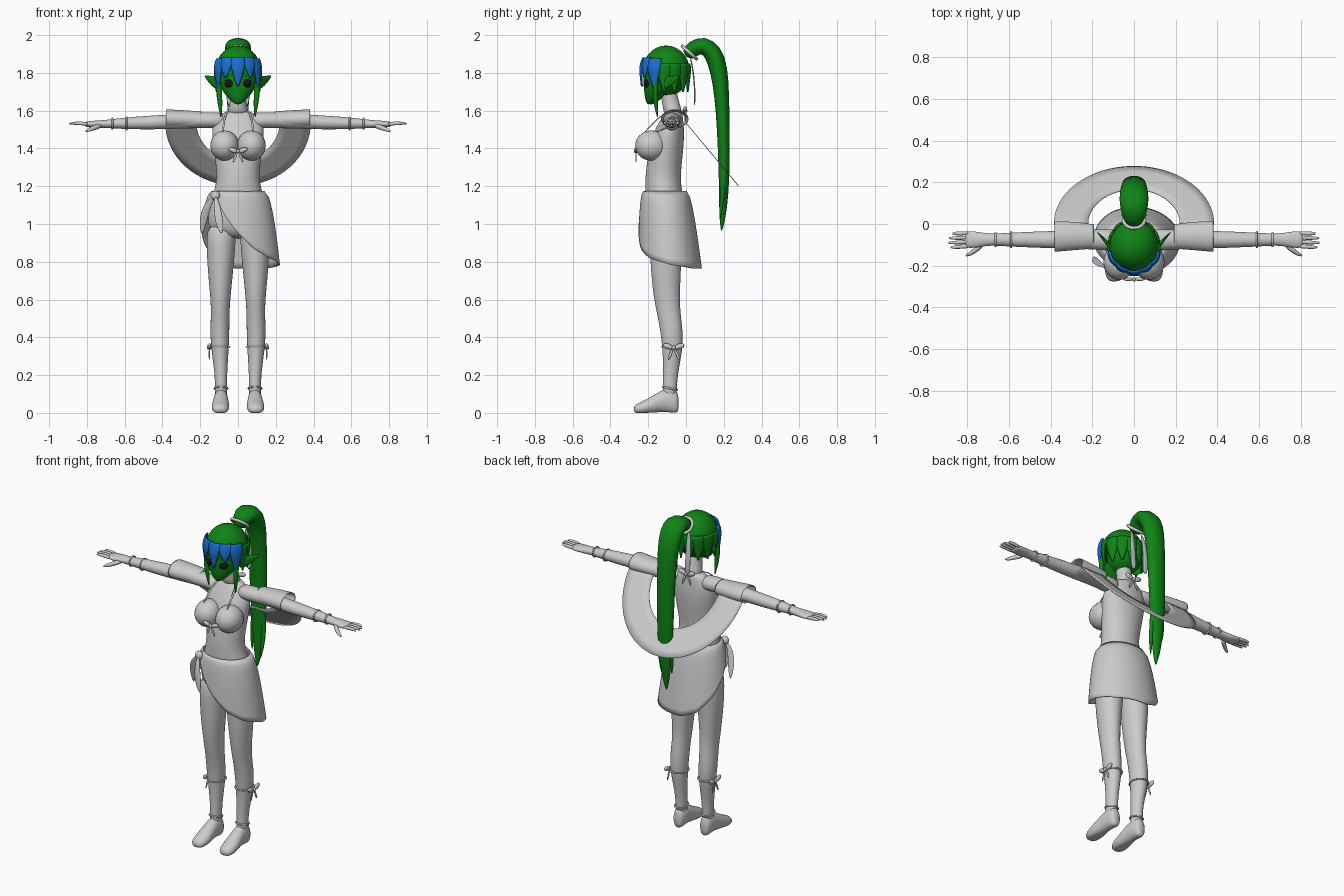
import bpy, bmesh
from math import sin, cos, pi, radians, sqrt
from mathutils import Vector, Matrix

if "Cube" in bpy.data.objects:
    bpy.data.objects.remove(bpy.data.objects["Cube"], do_unlink=True)

X, Y, Z = Vector((1, 0, 0)), Vector((0, 1, 0)), Vector((0, 0, 1))


def material(name, rgb):
    m = bpy.data.materials.new(name)
    m.use_nodes = True
    m.diffuse_color = (*rgb, 1)
    bsdf = next(n for n in m.node_tree.nodes if n.type == 'BSDF_PRINCIPLED')
    bsdf.inputs["Base Color"].default_value = (*rgb, 1)
    return m


grey = material("light grey", (0.6, 0.6, 0.6))
green = material("leaf green", (0.005, 0.23, 0.008))
blue = material("fringe blue", (0.01, 0.16, 0.64))
black = material("eye black", (0.008, 0.008, 0.008))


def finish(name, bm, mat, mirror=False, subdiv=0, thick=0):
    bmesh.ops.recalc_face_normals(bm, faces=bm.faces)
    mesh = bpy.data.meshes.new(name)
    bm.to_mesh(mesh)
    bm.free()
    for p in mesh.polygons:
        p.use_smooth = True
    mesh.materials.append(mat)
    ob = bpy.data.objects.new(name, mesh)
    bpy.context.scene.collection.objects.link(ob)
    if mirror:
        ob.modifiers.new("mirror", 'MIRROR')
    if thick:
        mod = ob.modifiers.new("thickness", 'SOLIDIFY')
        mod.thickness = thick
        mod.offset = 0
    if subdiv:
        mod = ob.modifiers.new("smooth", 'SUBSURF')
        mod.levels = mod.render_levels = subdiv
    return ob


def sweep(name, pts, mat, side=X, axis=None, mirror=False, caps=True, n=16, thick=0):
    """Skin ellipses (x, y, z, radius along side, radius across) along a path."""
    bm = bmesh.new()
    rings = []
    for i, (x, y, z, ra, rb) in enumerate(pts):
        a, b = pts[max(i - 1, 0)], pts[min(i + 1, len(pts) - 1)]
        t = axis or (Vector(b[:3]) - Vector(a[:3])).normalized()
        s = (side - t * t.dot(side)).normalized()
        w = t.cross(s)
        ring = []
        for k in range(n):
            c = Vector((x, y, z)) + s * ra * cos(2 * pi * k / n) + w * rb * sin(2 * pi * k / n)
            c.z = max(c.z, 0)
            ring.append(bm.verts.new(c))
        rings.append(ring)
    for r, q in zip(rings, rings[1:]):
        for k in range(n):
            bm.faces.new((r[k], r[(k + 1) % n], q[(k + 1) % n], q[k]))
    if caps:
        bm.faces.new(rings[0][::-1])
        bm.faces.new(rings[-1])
    return finish(name, bm, mat, mirror, 1, thick)


def sheet(name, func, nu, nv, mat, thick=0.004, mirror=False):
    """Grid surface from a function of u, v in 0..1."""
    bm = bmesh.new()
    g = [[bm.verts.new(func(i / nu, j / nv)) for j in range(nv + 1)] for i in range(nu + 1)]
    for i in range(nu):
        for j in range(nv):
            bm.faces.new((g[i][j], g[i + 1][j], g[i + 1][j + 1], g[i][j + 1]))
    return finish(name, bm, mat, mirror, 0, thick)


def blobs(name, mats, mat, mirror=False):
    bm = bmesh.new()
    for m in mats:
        bmesh.ops.create_uvsphere(bm, u_segments=24, v_segments=14, radius=1, matrix=m)
    return finish(name, bm, mat, mirror)


def blob(loc, size, angle=0, axis='Z'):
    return (Matrix.Translation(loc) @ Matrix.Rotation(radians(angle), 4, axis)
            @ Matrix.Diagonal((*size, 1)))


def bow(name, loc, s, turn=0, mirror=False):
    base = Matrix.Translation(loc) @ Matrix.Rotation(radians(turn), 4, 'Z') @ Matrix.Scale(s, 4)
    parts = [blob((0, 0, 0), (.22, .25, .22))]
    for d in (1, -1):
        parts.append(blob((d * .6, 0, .15), (.55, .2, .28), -20 * d, 'Y'))
        parts.append(blob((d * .35, 0, -.7), (.14, .07, .65), -22 * d, 'Y'))
    blobs(name, [base @ p for p in parts], grey, mirror)


def band(name, loc, ry, rz, rot, thin=.005):
    bpy.ops.mesh.primitive_torus_add(major_radius=1, minor_radius=thin / ry, major_segments=28,
                                     minor_segments=8, location=loc, rotation=rot)
    ob = bpy.context.object
    ob.name = name
    ob.scale = (rz, ry, ry)
    ob.data.materials.append(grey)
    for p in ob.data.polygons:
        p.use_smooth = True


# Torso, neck and bust
sweep("torso", [(0, y, z, rx, ry) for z, rx, y, ry in (
    (1.605, .045, -.062, .04), (1.58, .1, -.068, .05), (1.53, .138, -.08, .068),
    (1.47, .138, -.095, .087), (1.38, .128, -.107, .092), (1.28, .113, -.12, .094),
    (1.22, .115, -.122, .094), (1.15, .135, -.115, .1), (1.05, .162, -.105, .112),
    (.97, .162, -.105, .102), (.92, .1, -.1, .07))], grey, axis=-Z, n=24)
sweep("neck", [(0, -.1, 1.74, .045, .045), (0, -.09, 1.68, .042, .045),
               (0, -.075, 1.62, .045, .047), (0, -.065, 1.57, .07, .055)], grey, axis=-Z)
blobs("bust", [blob((.071, -.183, 1.415), (.076, .086, .08))], grey, mirror=True)
bow("bust_bow", (0, -.265, 1.385), .045)
bow("nape_bow", (0, -.005, 1.6), .05)
sweep("top_strap", [(.08, -.225, 1.48, .006, .003), (.075, -.15, 1.56, .006, .003),
                    (.055, -.09, 1.605, .006, .003), (.02, -.02, 1.605, .006, .003)],
      grey, mirror=True, n=8)

# Arms and hands
sweep("arm", [(x, -.075, z, ry, rz) for x, z, ry, rz in (
    (.06, 1.545, .05, .045), (.14, 1.55, .053, .043), (.22, 1.55, .046, .042),
    (.38, 1.54, .043, .039), (.5, 1.536, .038, .036), (.6, 1.533, .034, .031),
    (.69, 1.53, .027, .022), (.735, 1.528, .036, .021), (.79, 1.528, .043, .017),
    (.815, 1.528, .036, .011))], grey, side=Y, axis=X, mirror=True)
for i, tip in enumerate((.882, .896, .893, .872)):
    y = -.107 + .021 * i
    sweep(f"finger_{i + 1}", [(.79, y, 1.528, .01, .01), (.83, y * 1.02, 1.533, .0105, .0105),
                              (.865, y * 1.04, 1.534, .009, .009), (tip, y * 1.05, 1.53, .004, .004)],
          grey, side=Y, mirror=True, n=10)
sweep("thumb", [(.725, -.092, 1.522, .015, .015), (.755, -.122, 1.512, .014, .013),
                (.785, -.143, 1.5, .012, .011), (.81, -.154, 1.49, .004, .004)],
      grey, side=Z, mirror=True, n=10)
for s in (1, -1):
    for x, r in ((.59, .036), (.665, .031)):
        band("bracelet", (s * x, -.075, 1.532), r, r * .9, (0, radians(90), 0))

# Sleeves and the shawl hanging behind
sweep("sleeve", [(.19, -.06, 1.552, .058, .043), (.25, -.058, 1.553, .064, .046),
                 (.32, -.058, 1.555, .07, .048), (.385, -.06, 1.557, .074, .05)],
      grey, side=Y, axis=X, mirror=True, caps=False, thick=.004)


def shawl(u, v):
    x, y = (.22 + .165 * v) * cos(pi * u), (.165 + .112 * v) * sin(pi * u)
    return x, y, 1.535 - 1.2 * y


sheet("shawl", shawl, 40, 4, grey)

# Wrap skirt with a slanted hem, tied at the model's right hip
HEM = ((-140, 1.16), (-120, 1.08), (-90, .95), (-65, .865), (-40, .82), (0, .785), (45, .765),
       (95, .765), (120, .8), (150, .9), (180, 1.02), (205, 1.12), (220, 1.16))


def skirt(u, v):
    a = -140 + 360 * u
    for (a0, z0), (a1, z1) in zip(HEM, HEM[1:]):
        if a <= a1:
            hem = z0 + (z1 - z0) * (a - a0) / (a1 - a0)
            break
    z = 1.172 + (hem - 1.172) * v
    f = (1.172 - z) / .4
    rx, ry = .137 + .083 * sqrt(f), .112 + .053 * sqrt(f)
    return rx * cos(radians(a)), -.11 + .025 * f + ry * sin(radians(a)), z


sheet("wrap_skirt", skirt, 72, 12, grey, .006)
blobs("skirt_knot", [blob((-.12, -.205, 1.15), (.025, .02, .025))], grey)
sweep("knot_tail_side", [(-.12, -.21, 1.15, .008, .004), (-.165, -.2, 1.1, .022, .004),
                         (-.185, -.175, 1.02, .026, .004), (-.192, -.155, .945, .004, .003)], grey, n=8)
sweep("knot_tail_front", [(-.12, -.215, 1.15, .008, .004), (-.11, -.24, 1.09, .02, .004),
                          (-.1, -.247, 1.01, .026, .004), (-.085, -.25, .945, .006, .003)], grey, n=8)

# Legs, shoes and calf ribbons
sweep("leg", [(x, y, z, rx, ry) for z, x, y, rx, ry in (
    (1.02, .085, -.105, .076, .088), (.9, .09, -.106, .079, .088), (.75, .093, -.107, .068, .08),
    (.6, .093, -.102, .052, .069), (.52, .094, -.09, .049, .062), (.42, .097, -.074, .052, .06),
    (.32, .095, -.071, .045, .052), (.2, .09, -.083, .032, .038), (.13, .09, -.085, .033, .038),
    (.07, .09, -.09, .032, .038))], grey, axis=-Z, mirror=True, n=20)
sweep("shoe", [(x, y, z, rx, rz) for x, y, z, rx, rz in (
    (.09, -.038, .05, .022, .045), (.09, -.055, .058, .035, .068), (.09, -.1, .07, .038, .066),
    (.091, -.15, .055, .042, .052), (.093, -.2, .035, .048, .042), (.094, -.25, .022, .045, .03),
    (.094, -.278, .018, .026, .02))], grey, axis=-Y, mirror=True, n=20)
for s in (1, -1):
    band("calf_ribbon", (s * .095, -.071, .35), .056, .05, (0, 0, 0))
    band("ankle_strap", (s * .09, -.085, .13), .04, .035, (radians(-12), 0, 0))
bow("calf_bow", (.152, -.065, .345), .05, 90, mirror=True)

# Head, face, ears and eyes
HEAD_Y, HEAD_Z = -.105, 1.81
blobs("hair_cap", [blob((0, HEAD_Y, HEAD_Z), (.12, .125, .135))], green)
sweep("face", [(0, y, z, rx, ry) for z, rx, y, ry in (
    (1.632, .012, -.19, .014), (1.655, .042, -.178, .038), (1.7, .082, -.153, .069),
    (1.75, .104, -.135, .092), (1.82, .112, -.12, .108), (1.87, .08, -.115, .08))],
    green, axis=Z, n=24)
blobs("eye", [blob((.05, -.209, 1.745), (.025, .011, .022), 27)], black, mirror=True)
sweep("ear", [(.09, -.135, 1.738, .03, .012), (.115, -.108, 1.747, .036, .012),
              (.148, -.068, 1.765, .022, .007), (.178, -.038, 1.785, .002, .002)],
      green, side=Z, mirror=True, n=12)


# Hair locks laid over the cap, tapering to a point
def lock(name, az, width, top, tip, k, mat):
    def surf(u, v):
        z = top + (tip - top) * v
        a = radians(az + (2 * u - 1) * width * max(1 - v * v, .02))
        kk = k + .04 * (1 - (2 * u - 1) ** 2)
        d = z - HEAD_Z
        h = sqrt(1 - (d / .15) ** 2) if d > 0 else 1 + .8 * d
        return .12 * kk * h * sin(a), HEAD_Y - .125 * kk * h * cos(a), z
    sheet(name, surf, 6, 10, mat, .008)


lock("fringe_middle", 0, 17, 1.88, 1.73, 1.07, blue)
for s in (1, -1):
    lock("fringe_inner", s * 31, 17, 1.88, 1.775, 1.06, blue)
    lock("fringe_outer", s * 60, 18, 1.875, 1.715, 1.06, blue)
    for az in (85, 112, 140, 166):
        lock("back_lock", s * az, 17, 1.85, 1.7, 1.0, green)
sweep("side_lock", [(.1, -.15, 1.82, .012, .012), (.103, -.165, 1.72, .018, .015),
                    (.094, -.16, 1.63, .014, .012), (.09, -.15, 1.56, .002, .002)],
      green, mirror=True, n=10)

# Ponytail with loose ends, tie and ribbon tails
sweep("ponytail", [(0, y, z, rx, rn) for y, z, rx, rn in (
    (.0, 1.885, .035, .035), (.035, 1.93, .056, .045), (.093, 1.951, .071, .051),
    (.145, 1.91, .07, .053), (.175, 1.82, .064, .048), (.19, 1.68, .058, .039),
    (.198, 1.5, .056, .034), (.202, 1.3, .05, .03), (.2, 1.15, .038, .025),
    (.193, 1.03, .022, .017), (.188, .96, .003, .003))], green, n=20)
for x, low in ((.035, 1.02), (-.035, 1.06)):
    sweep("loose_end", [(x * .8, .2, 1.35, .015, .015), (x * 1.1, .2, 1.2, .016, .014),
                        (x, .185, low + .06, .01, .01), (x * .8, .178, low, .002, .002)], green, n=10)
band("hair_tie", (0, .018, 1.908), .05, .05, (radians(-42), 0, 0), .009)
sweep("hair_ribbon", [(.035, .022, 1.89, .01, .004), (.045, .04, 1.8, .018, .004),
                      (.045, .048, 1.7, .02, .004), (.04, .045, 1.62, .02, .004)],
      grey, mirror=True, n=8)
